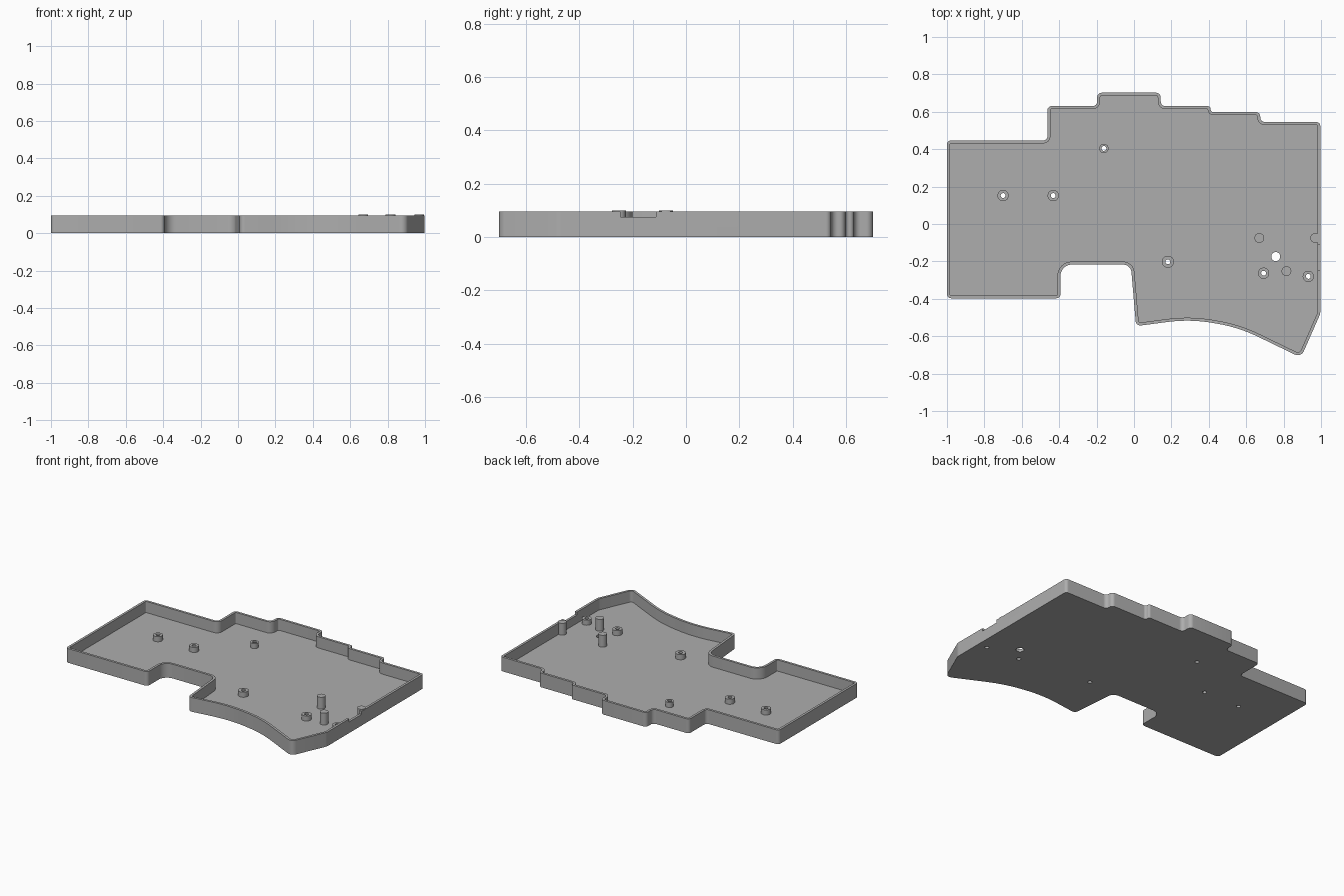
import bpy, bmesh, math
from mathutils import Vector

cube = bpy.data.objects.get("Cube")
if cube:
    bpy.data.objects.remove(cube, do_unlink=True)

HEIGHT, FLOOR, WALL = 0.095, 0.02, 0.016

grey = bpy.data.materials.new("matte grey")
grey.use_nodes = True
grey.diffuse_color = (0.42, 0.42, 0.42, 1)
grey.node_tree.nodes["Principled BSDF"].inputs["Base Color"].default_value = (0.42, 0.42, 0.42, 1)


def make_object(name, bm):
    bmesh.ops.recalc_face_normals(bm, faces=bm.faces)
    mesh = bpy.data.meshes.new(name)
    bm.to_mesh(mesh)
    bm.free()
    mesh.materials.append(grey)
    obj = bpy.data.objects.new(name, mesh)
    bpy.context.collection.objects.link(obj)
    return obj


def fillet(corners, steps=8):
    """Round every (x, y, radius) corner with an arc."""
    points = []
    for i, (x, y, r) in enumerate(corners):
        p = Vector((x, y))
        a = (Vector(corners[i - 1][:2]) - p).normalized()
        b = (Vector(corners[(i + 1) % len(corners)][:2]) - p).normalized()
        half = a.angle(b) / 2
        centre = p + (a + b).normalized() * r / math.sin(half)
        start = p + a * r / math.tan(half) - centre
        end = p + b * r / math.tan(half) - centre
        sweep = math.pi - 2 * half
        for k in range(steps + 1):
            t = k / steps
            points.append(centre + (start * math.sin((1 - t) * sweep)
                                    + end * math.sin(t * sweep)) / math.sin(sweep))
    return points


def inset(points, d):
    """Offset a counter-clockwise loop inwards."""
    result = []
    for i, p in enumerate(points):
        e1 = (p - points[i - 1]).normalized()
        e2 = (points[(i + 1) % len(points)] - p).normalized()
        n1, n2 = Vector((-e1.y, e1.x)), Vector((-e2.y, e2.x))
        result.append(p + (n1 + n2) * d / (1 + n1.dot(n2)))
    return result


def add_cylinder(bm, x, y, r, z0, z1):
    made = bmesh.ops.create_cone(bm, cap_ends=True, segments=32, radius1=r, radius2=r, depth=z1 - z0)
    bmesh.ops.translate(bm, verts=made["verts"], vec=(x, y, (z0 + z1) / 2))


# Outline of the tray, counter-clockwise from the front right corner
outline = fillet([
    (-1, -0.397, 0.022), (-0.393, -0.397, 0.022), (-0.393, -0.217, 0.06), (-0.017, -0.217, 0.045),
    (0.011, -0.546, 0.025), (0.3, -0.508, 0.8), (0.56, -0.553, 0.8), (0.893, -0.714, 0.035),
    (0.996, -0.48, 0.06), (0.996, 0.545, 0.02), (0.675, 0.545, 0.025), (0.675, 0.598, 0.022),
    (0.41, 0.598, 0.015), (0.41, 0.63, 0.015), (0.143, 0.63, 0.025), (0.143, 0.702, 0.025),
    (-0.197, 0.702, 0.025), (-0.197, 0.63, 0.025), (-0.463, 0.63, 0.022), (-0.463, 0.447, 0.022),
    (-1, 0.447, 0.022)])
inner = inset(outline, WALL)

# Tray: bottom, outer wall, rim, inner wall, floor
bm = bmesh.new()
rings = [[bm.verts.new((p.x, p.y, z)) for p in loop] for loop, z in
         ((outline, 0), (outline, HEIGHT), (inner, HEIGHT), (inner, FLOOR))]
for low, high in zip(rings, rings[1:]):
    for i in range(len(low)):
        bm.faces.new((low[i - 1], low[i], high[i], high[i - 1]))
bm.faces.new(rings[0])
bm.faces.new(rings[-1])
tray = make_object("tray", bm)

# Screw standoffs and tall support pegs
screws = [(-0.7, 0.152, 0.03), (-0.432, 0.152, 0.03), (-0.161, 0.404, 0.025),
          (0.181, -0.202, 0.032), (0.693, -0.263, 0.03), (0.932, -0.28, 0.03)]
bm = bmesh.new()
for x, y, r in screws:
    add_cylinder(bm, x, y, r, FLOOR, FLOOR + 0.034)
standoffs = make_object("screw_standoffs", bm)

bm = bmesh.new()
for x, y in ((0.67, -0.075), (0.815, -0.252), (0.969, -0.075)):
    add_cylinder(bm, x, y, 0.026, FLOOR, HEIGHT + 0.004)
pegs = make_object("support_pegs", bm)

# Cutters: screw holes, reset hole and the shallow side wall notch
bm = bmesh.new()
for x, y, r in screws:
    add_cylinder(bm, x, y, 0.013, -0.1, 0.2)
add_cylinder(bm, 0.758, -0.174, 0.024, -0.1, 0.2)
hole_cutter = make_object("hole_cutter", bm)

bm = bmesh.new()
notch = bmesh.ops.create_cube(bm, size=1)["verts"]
bmesh.ops.scale(bm, verts=notch, vec=(0.04, 0.132, 0.1))
bmesh.ops.translate(bm, verts=notch, vec=(0.993, -0.179, 0.125))
notch_cutter = make_object("notch_cutter", bm)

for obj, cutters in ((tray, (hole_cutter, notch_cutter)), (standoffs, (hole_cutter,)), (pegs, ())):
    bpy.ops.object.select_all(action="DESELECT")
    obj.select_set(True)
    bpy.context.view_layer.objects.active = obj
    for cutter in cutters:
        cut = obj.modifiers.new("cut", "BOOLEAN")
        cut.operation, cut.solver, cut.object = "DIFFERENCE", "EXACT", cutter
        bpy.ops.object.modifier_apply(modifier=cut.name)
    bpy.ops.object.shade_smooth_by_angle(angle=math.radians(30))

for cutter in (hole_cutter, notch_cutter):
    bpy.data.objects.remove(cutter, do_unlink=True)
